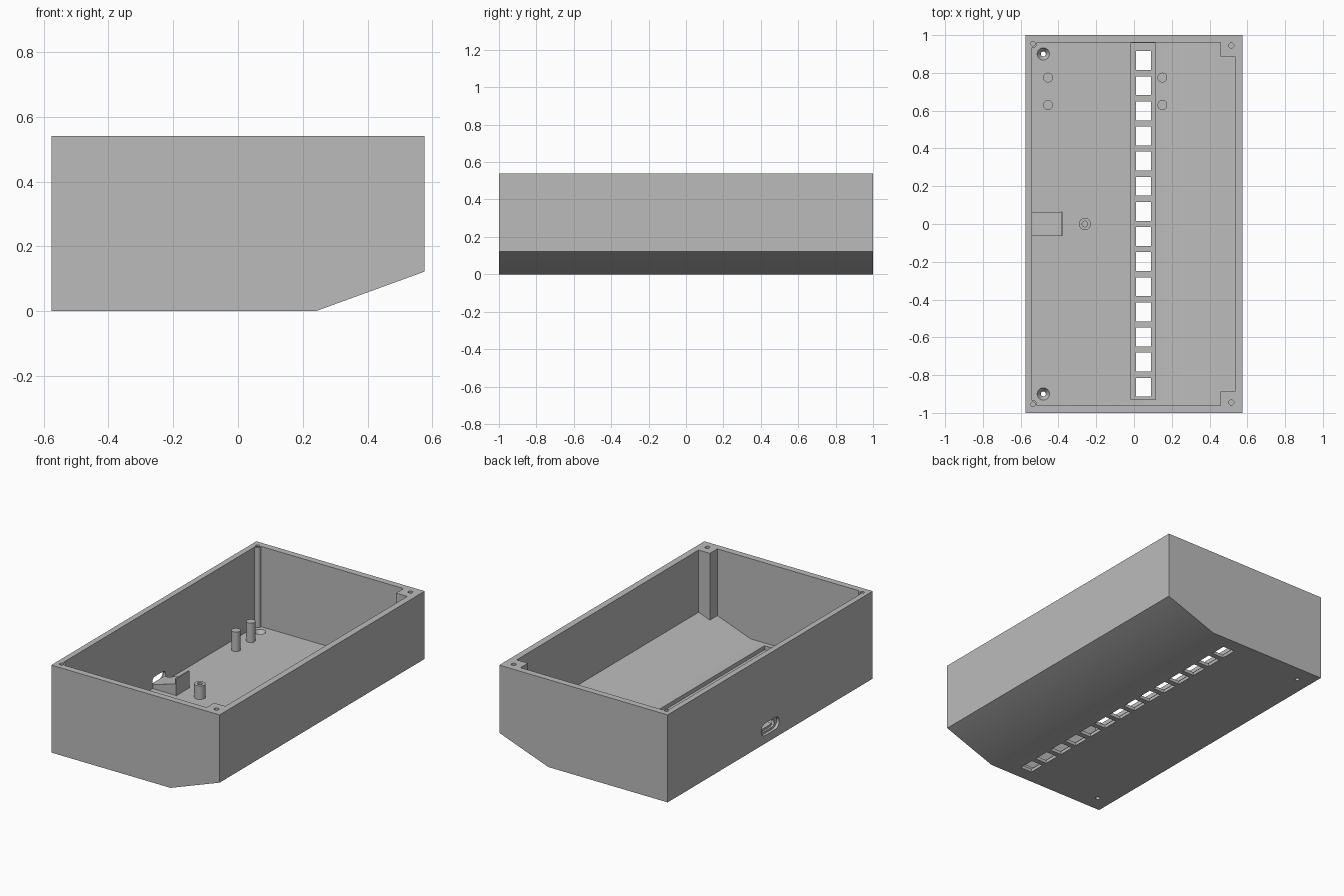
import bpy, bmesh, math
from mathutils import Vector

cube = bpy.data.objects.get("Cube")
if cube:
    bpy.data.objects.remove(cube, do_unlink=True)

grey = bpy.data.materials.new("light grey plastic")
grey.use_nodes = True
colour = (0.5, 0.5, 0.5, 1)
grey.diffuse_color = colour
grey.node_tree.nodes["Principled BSDF"].inputs["Base Color"].default_value = colour

HALF_X, HALF_Y, TOP, FLOOR = 0.575, 1.0, 0.54, 0.045


def finish(name, bm):
    bmesh.ops.recalc_face_normals(bm, faces=bm.faces)
    mesh = bpy.data.meshes.new(name)
    bm.to_mesh(mesh)
    bm.free()
    mesh.materials.append(grey)
    obj = bpy.data.objects.new(name, mesh)
    bpy.context.collection.objects.link(obj)
    return obj


def prism(bm, points, axis, low, high):
    """Extrude a 2D outline along x, y or z."""
    place = {"x": lambda p, t: (t, p[0], p[1]),
             "y": lambda p, t: (p[0], t, p[1]),
             "z": lambda p, t: (p[0], p[1], t)}[axis]
    face = bm.faces.new([bm.verts.new(place(p, low)) for p in points])
    new = bmesh.ops.extrude_face_region(bm, geom=[face])["geom"]
    shift = Vector(place((0, 0), high - low))
    bmesh.ops.translate(bm, vec=shift, verts=[v for v in new if isinstance(v, bmesh.types.BMVert)])


def box(bm, x0, x1, y0, y1, z0, z1):
    prism(bm, [(x0, y0), (x1, y0), (x1, y1), (x0, y1)], "z", z0, z1)


def rod(bm, x, y, z0, z1, r0, r1=None, sides=32):
    r1 = r0 if r1 is None else r1
    ret = bmesh.ops.create_cone(bm, cap_ends=True, segments=sides, radius1=r0, radius2=r1, depth=z1 - z0)
    bmesh.ops.translate(bm, vec=(x, y, (z0 + z1) / 2), verts=ret["verts"])


def stadium(y, z, width, height, steps=8):
    r = height / 2
    pts = []
    for side in (1, -1):
        for i in range(steps + 1):
            a = math.pi * (i / steps - 0.5) + (0 if side > 0 else math.pi)
            pts.append((y + side * (width / 2 - r) + r * math.cos(a), z + r * math.sin(a)))
    return pts


def subtract(target, bm):
    """Cut the bmesh out of the target and discard the cutter."""
    cutter = finish("cutter", bm)
    cutter.hide_render = True
    mod = target.modifiers.new("cut", "BOOLEAN")
    mod.operation, mod.solver, mod.object = "DIFFERENCE", "EXACT", cutter
    depsgraph = bpy.context.evaluated_depsgraph_get()
    mesh = bpy.data.meshes.new_from_object(target.evaluated_get(depsgraph))
    target.modifiers.clear()
    target.data = mesh
    bpy.data.objects.remove(cutter, do_unlink=True)


def smooth(obj):
    bpy.ops.object.select_all(action="DESELECT")
    obj.select_set(True)
    bpy.context.view_layer.objects.active = obj
    bpy.ops.object.shade_smooth_by_angle(angle=math.radians(30))


# Outer shell with a sloped lower right side
bm = bmesh.new()
prism(bm, [(-HALF_X, 0), (0.24, 0), (HALF_X, 0.122), (HALF_X, TOP), (-HALF_X, TOP)], "y", -HALF_Y, HALF_Y)
case = finish("case_shell", bm)

# Cavity, leaving square posts on the right and slim round posts on the left
bm = bmesh.new()
prism(bm, [(-0.54, FLOOR), (0.23, FLOOR), (0.535, 0.156), (0.535, 0.64), (-0.54, 0.64)], "y", -0.96, 0.96)
cavity = finish("cavity", bm)
bm = bmesh.new()
for s in (-1, 1):
    y0, y1 = sorted((s * 0.887, s * 1.1))
    box(bm, 0.458, 0.7, y0, y1, -0.2, 0.8)
    rod(bm, -0.535, s * 0.955, -0.2, 0.8, 0.022)
subtract(cavity, bm)
bm = bmesh.new()
bm.from_mesh(cavity.data)
bpy.data.objects.remove(cavity, do_unlink=True)
subtract(case, bm)

# Light strip channel in the floor
bm = bmesh.new()
box(bm, -0.015, 0.115, -0.93, 0.959, 0.02, FLOOR + 0.02)
subtract(case, bm)

# Row of windows through the channel
bm = bmesh.new()
for i in range(14):
    y = 0.865 - i * 0.133
    box(bm, 0.01, 0.09, y - 0.05, y + 0.05, -0.1, 0.1)
subtract(case, bm)

# Lid screw holes and countersunk floor holes
bm = bmesh.new()
for s in (-1, 1):
    rod(bm, 0.515, s * 0.945, TOP - 0.12, TOP + 0.1, 0.014)
    rod(bm, -0.535, s * 0.955, TOP - 0.12, TOP + 0.1, 0.012)
    rod(bm, -0.48, s * 0.9, -0.1, 0.1, 0.013)
subtract(case, bm)
bm = bmesh.new()
for s in (-1, 1):
    rod(bm, -0.48, s * 0.9, 0.015, FLOOR + 0.002, 0.014, 0.034)
subtract(case, bm)

# Cable port in the left wall: shallow outer recess and a through slot
for width, height, depth in ((0.176, 0.075, 0.018), (0.13, 0.05, 0.1)):
    bm = bmesh.new()
    prism(bm, stadium(0, 0.087, width, height), "x", -0.7, -HALF_X + depth)
    subtract(case, bm)
smooth(case)

# Board pegs
for side, x in (("left", 0.15), ("right", -0.455)):
    for place, y in (("back", 0.775), ("front", 0.63)):
        bm = bmesh.new()
        rod(bm, x, y, FLOOR - 0.01, 0.165, 0.026)
        smooth(finish(f"board_peg_{side}_{place}", bm))

# Hollow screw boss beside the port
bm = bmesh.new()
rod(bm, -0.26, 0, FLOOR - 0.01, 0.128, 0.032)
boss = finish("screw_boss", bm)
bm = bmesh.new()
rod(bm, -0.26, 0, FLOOR, 0.2, 0.015)
subtract(boss, bm)
smooth(boss)

# Sloped connector cradle with a thin stop plate
bm = bmesh.new()
low = FLOOR - 0.01
prism(bm, [(-0.545, low), (-0.384, low), (-0.384, 0.115), (-0.525, 0.075), (-0.545, 0.075)], "y", -0.06, 0.062)
finish("connector_cradle", bm)
bm = bmesh.new()
box(bm, -0.386, -0.378, -0.063, 0.065, low, 0.15)
finish("connector_stop", bm)
